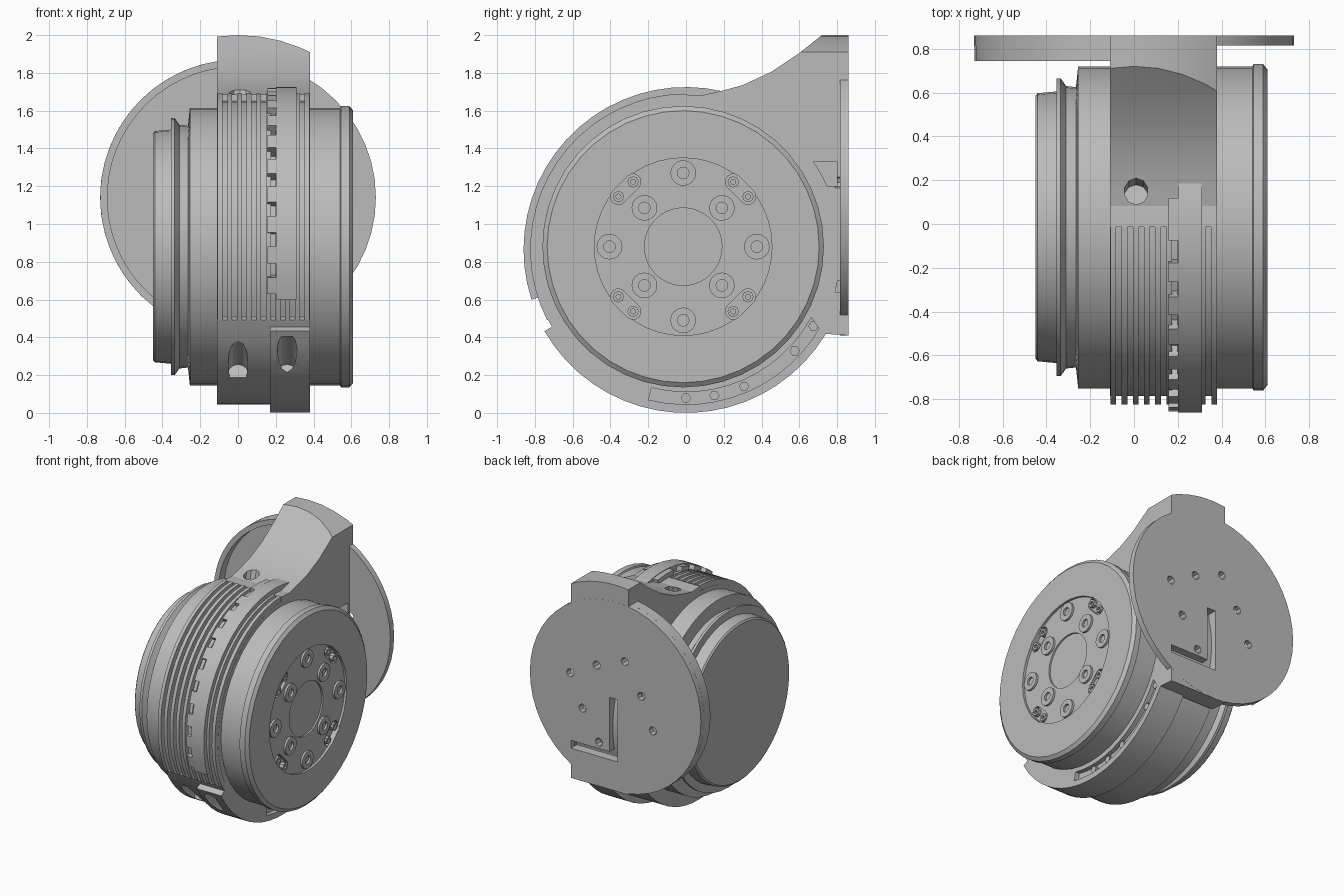
import bpy, bmesh
from math import sin, cos, radians, pi
from mathutils import Vector

if "Cube" in bpy.data.objects:
    bpy.data.objects.remove(bpy.data.objects["Cube"])

grey = bpy.data.materials.new("machined_grey")
grey.use_nodes = True
grey.diffuse_color = (0.5, 0.5, 0.5, 1)
grey.node_tree.nodes["Principled BSDF"].inputs["Base Color"].default_value = (0.5, 0.5, 0.5, 1)

HOUSE = (0.0, 0.865)    # housing centre in y, z
MOTOR = (-0.015, 0.88)  # motor axis in y, z
PLATE = (0.0, 1.14)     # mounting plate centre in x, z


def finish(name, bm):
    bmesh.ops.recalc_face_normals(bm, faces=bm.faces)
    mesh = bpy.data.meshes.new(name)
    bm.to_mesh(mesh)
    bm.free()
    ob = bpy.data.objects.new(name, mesh)
    bpy.context.collection.objects.link(ob)
    mesh.materials.append(grey)
    return ob


def prism(name, pts, lo, hi, axis="x"):
    """Extrude a profile along x (points are y, z) or along y (points are x, z)."""
    bm = bmesh.new()
    place = (lambda p, d: (d, p[0], p[1])) if axis == "x" else (lambda p, d: (p[0], d, p[1]))
    a = [bm.verts.new(place(p, lo)) for p in pts]
    b = [bm.verts.new(place(p, hi)) for p in pts]
    bm.faces.new(a)
    bm.faces.new(b[::-1])
    for i in range(len(pts)):
        j = (i + 1) % len(pts)
        bm.faces.new((a[i], a[j], b[j], b[i]))
    return finish(name, bm)


def arc(c, r, a0, a1, n):
    return [(c[0] + r * cos(radians(a0 + (a1 - a0) * i / n)),
             c[1] + r * sin(radians(a0 + (a1 - a0) * i / n))) for i in range(n + 1)]


def disc(c, r, n=40):
    return arc(c, r, 0, 360, n)[:-1]


def band(name, c, r0, r1, a0, a1, lo, hi, axis="x"):
    n = max(2, int(abs(a1 - a0) / 6))
    return prism(name, arc(c, r1, a0, a1, n) + arc(c, r0, a1, a0, n), lo, hi, axis)


def lathe(name, profile, c, n=44):
    """Revolve (x, radius) points about an axis parallel to x."""
    bm = bmesh.new()
    rings = []
    for x, r in profile:
        count = n if r > 0 else 1
        rings.append([bm.verts.new((x, c[0] + r * cos(2 * pi * i / n), c[1] + r * sin(2 * pi * i / n)))
                      for i in range(count)])
    for p, q in zip(rings, rings[1:]):
        for i in range(n):
            j = (i + 1) % n
            if len(p) == 1:
                bm.faces.new((p[0], q[i], q[j]))
            elif len(q) == 1:
                bm.faces.new((p[i], p[j], q[0]))
            else:
                bm.faces.new((p[i], p[j], q[j], q[i]))
    return finish(name, bm)


def rod(name, centre, direction, r, length, n=12):
    bm = bmesh.new()
    bmesh.ops.create_cone(bm, cap_ends=True, segments=n, radius1=r, radius2=r, depth=length)
    rot = Vector((0, 0, 1)).rotation_difference(Vector(direction)).to_matrix()
    bmesh.ops.rotate(bm, cent=(0, 0, 0), matrix=rot, verts=bm.verts)
    bmesh.ops.translate(bm, vec=centre, verts=bm.verts)
    return finish(name, bm)


def boolean(targets, cutters, op="DIFFERENCE"):
    for ob in targets:
        for c in cutters:
            m = ob.modifiers.new("cut", "BOOLEAN")
            m.operation, m.solver, m.object = op, "EXACT", c
        dg = bpy.context.evaluated_depsgraph_get()
        mesh = bpy.data.meshes.new_from_object(ob.evaluated_get(dg))
        ob.modifiers.clear()
        ob.data = mesh
    for c in cutters:
        bpy.data.objects.remove(c)


# Motor body
motor = lathe("motor_body", [
    (-0.45, 0), (-0.45, 0.6), (-0.44, 0.612), (-0.355, 0.62), (-0.355, 0.68), (-0.335, 0.68),
    (-0.31, 0.645), (-0.265, 0.64), (-0.255, 0.735), (0.54, 0.735), (0.545, 0.745), (0.59, 0.745),
    (0.61, 0.72), (0.61, 0.47), (0.592, 0.47), (0.592, 0.205), (0.58, 0.205), (0.58, 0)], MOTOR)


def polar(c, r, a):
    return (c[0] + r * cos(radians(a)), c[1] + r * sin(radians(a)))


def bolt(name, c, r, top, n=16):
    lathe(name, [(top - 0.04, 0), (top - 0.04, r), (top, r), (top, r * 0.45),
                 (top - 0.02, r * 0.45), (top - 0.02, 0)], c, n)


# Output face: bolts on two circles and four diagonal pockets
pockets = []
for k in range(4):
    bolt("outer_bolt", polar(MOTOR, 0.39, 90 * k), 0.068, 0.608)
    bolt("inner_bolt", polar(MOTOR, 0.29, 45 + 90 * k), 0.068, 0.608)
    a = 45 + 90 * k
    mid = polar(MOTOR, 0.43, a)
    ends = [polar(mid, s * 0.055, a + 90) for s in (1, -1)]
    outline = arc(ends[0], 0.042, a, a + 180, 6) + arc(ends[1], 0.042, a + 180, a + 360, 6)
    pockets.append(prism("pocket_cutter", outline, 0.57, 0.7))
    for e in ends:
        bolt("pocket_bolt", e, 0.03, 0.6, 8)
boolean([motor], pockets)

# Housing, stepped in where the cooling fins sit
house_profile = arc(HOUSE, 0.785, 91, 207, 24) + arc(HOUSE, 0.82, 207, 451, 46)
housing = prism("housing", house_profile, -0.11, 0.38)
for i in range(10):
    x = -0.108 + i * 0.0512
    band("cooling_fin", HOUSE, 0.75, 0.825, 91, 207, x, x + 0.026)

# Clamp ring with notched edge
band("clamp_ring", HOUSE, 0.75, 0.86, 77, 198, 0.2, 0.31)
band("clamp_ring_lip", HOUSE, 0.75, 0.856, 82, 95, 0.157, 0.21)
for i in range(9):
    band("clamp_tooth", HOUSE, 0.75, 0.856, 102 + i * 11, 108 + i * 11, 0.157, 0.21)

# Lower flange with a sunken arc slot and its screws
flange = band("lower_flange", HOUSE, 0.7, 0.865, 210, 335, 0.17, 0.38)
boolean([flange, housing], [band("slot_cutter", HOUSE, 0.755, 0.82, 256, 343, 0.345, 0.45)])
for a in (270, 281, 293, 317, 329, 341):
    rod("slot_screw", (0.35, *polar(HOUSE, 0.787, a)), (1, 0, 0), 0.027, 0.04, 6)

# Neck joining the housing to the mounting plate
neck = prism("neck", [(0.08, 1.68), (0.17, 1.70), (0.3, 1.735), (0.45, 1.805), (0.6, 1.905), (0.72, 2.0),
                      (0.86, 2.0), (0.86, 0.41), (0.72, 0.42), (0.6, 0.6), (0.3, 1.2)], -0.11, 0.38)
boolean([neck], [prism("round_top_cutter", disc((0, 1.14), 0.86, 48), -1, 1.5, "y")], "INTERSECT")
boolean([neck], [prism("notch_cutter", [(0.6, 1.2), (0.8, 1.2), (0.8, 1.33), (0.6, 1.33)], 0.25, 0.5)])

# Angled screw holes in front and one on top
holes = [rod("hole_cutter", (x, -0.6, 0.29), (0, 0.87, -0.46), 0.052, 0.34) for x in (0.0, 0.26)]
holes.append(rod("hole_cutter", (0.01, 0.15, 1.7), (0, 0.25, 1), 0.055, 0.2, 10))
boolean([housing, flange, neck], holes)

# Mounting plate with raised rim on one side
plate = prism("mounting_plate", disc(PLATE, 0.73, 48), 0.815, 0.861, "y")
band("plate_rim", PLATE, 0.692, 0.73, 98, 232, 0.745, 0.82, "y")
cuts = [prism("plate_hole_cutter", disc(p, 0.032, 8), 0.79, 0.95, "y") for p in (
    (0.385, 1.22), (0.16, 1.34), (-0.08, 1.43), (-0.22, 1.2), (0.28, 0.975), (-0.32, 0.96), (0.14, 0.75))]
cuts.append(prism("plate_slot_cutter", [(-0.02, 1.12), (0.05, 1.12), (0.05, 0.7), (0.38, 0.7),
                                        (0.38, 0.64), (-0.02, 0.64)], 0.79, 0.95, "y"))
boolean([plate, neck], cuts)

# Smooth round surfaces, keep machined edges sharp
bpy.ops.object.select_all(action="DESELECT")
for ob in bpy.context.collection.objects:
    if ob.type == "MESH" and grey.name in ob.data.materials:
        ob.select_set(True)
        bpy.context.view_layer.objects.active = ob
bpy.ops.object.shade_smooth_by_angle(angle=radians(30))
